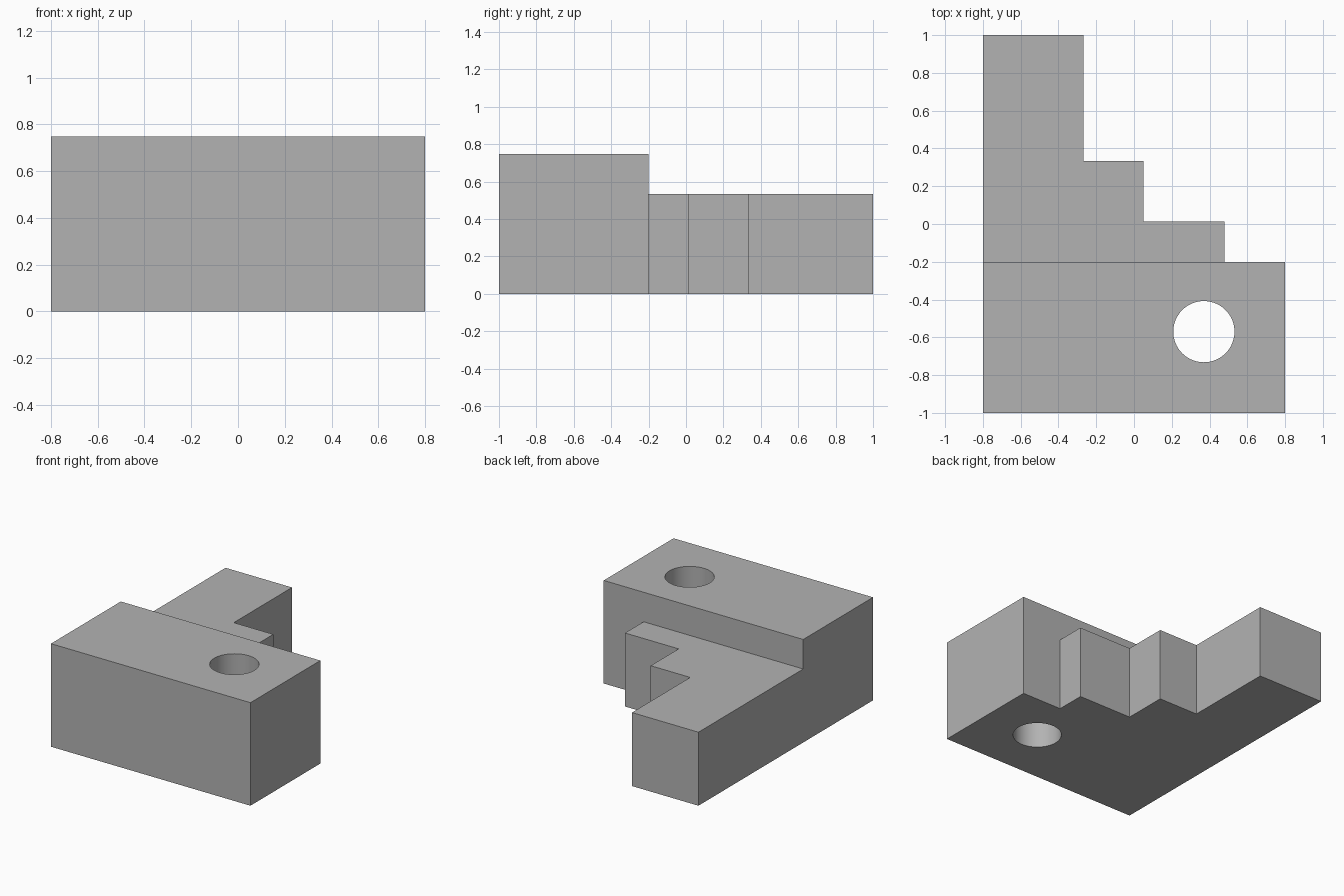
import bpy, bmesh

if "Cube" in bpy.data.objects:
    bpy.data.objects.remove(bpy.data.objects["Cube"])

LOW, HIGH, STEP_Y = 0.533, 0.747, -0.2

grey = bpy.data.materials.new("plain grey")
grey.diffuse_color = (0.45, 0.45, 0.45, 1)
grey.use_nodes = True
grey.node_tree.nodes["Principled BSDF"].inputs["Base Color"].default_value = grey.diffuse_color

# Stepped footprint, extruded to the lower height
outline = [(-0.8, -1), (0.8, -1), (0.8, STEP_Y), (0.48, STEP_Y), (0.48, 0.013),
           (0.05, 0.013), (0.05, 0.333), (-0.267, 0.333), (-0.267, 1), (-0.8, 1)]
bm = bmesh.new()
base = bm.faces.new([bm.verts.new((x, y, 0)) for x, y in outline])
ext = bmesh.ops.extrude_face_region(bm, geom=[base], use_keep_orig=True)
bmesh.ops.translate(bm, vec=(0, 0, LOW),
                    verts=[v for v in ext["geom"] if isinstance(v, bmesh.types.BMVert)])
bmesh.ops.recalc_face_normals(bm, faces=bm.faces[:])

# Split at the step and raise the front block
bmesh.ops.bisect_plane(bm, geom=bm.verts[:] + bm.edges[:] + bm.faces[:],
                       plane_co=(0, STEP_Y, 0), plane_no=(0, 1, 0))
front_top = [f for f in bm.faces
             if f.normal.z > 0.9 and f.calc_center_median().y < STEP_Y]
ext = bmesh.ops.extrude_face_region(bm, geom=front_top)
bmesh.ops.translate(bm, vec=(0, 0, HIGH - LOW),
                    verts=[v for v in ext["geom"] if isinstance(v, bmesh.types.BMVert)])
bmesh.ops.dissolve_limit(bm, angle_limit=0.01, verts=bm.verts[:], edges=bm.edges[:])
bmesh.ops.recalc_face_normals(bm, faces=bm.faces[:])

mesh = bpy.data.meshes.new("stepped_bracket")
bm.to_mesh(mesh)
bm.free()
mesh.materials.append(grey)
bracket = bpy.data.objects.new("stepped_bracket", mesh)
bpy.context.collection.objects.link(bracket)

# Vertical through hole
bpy.ops.mesh.primitive_cylinder_add(vertices=64, radius=0.162, depth=2,
                                    location=(0.37, -0.57, 0.4))
cutter = bpy.context.object
cutter.name = "hole_cutter"
cutter.hide_render = True
cutter.data.materials.append(grey)
cut = bracket.modifiers.new("hole", "BOOLEAN")
cut.operation = "DIFFERENCE"
cut.solver = "EXACT"
cut.object = cutter

bpy.ops.object.select_all(action="DESELECT")
bracket.select_set(True)
bpy.context.view_layer.objects.active = bracket
bpy.ops.object.modifier_apply(modifier="hole")
bpy.data.objects.remove(cutter)
bpy.ops.object.shade_smooth_by_angle()
